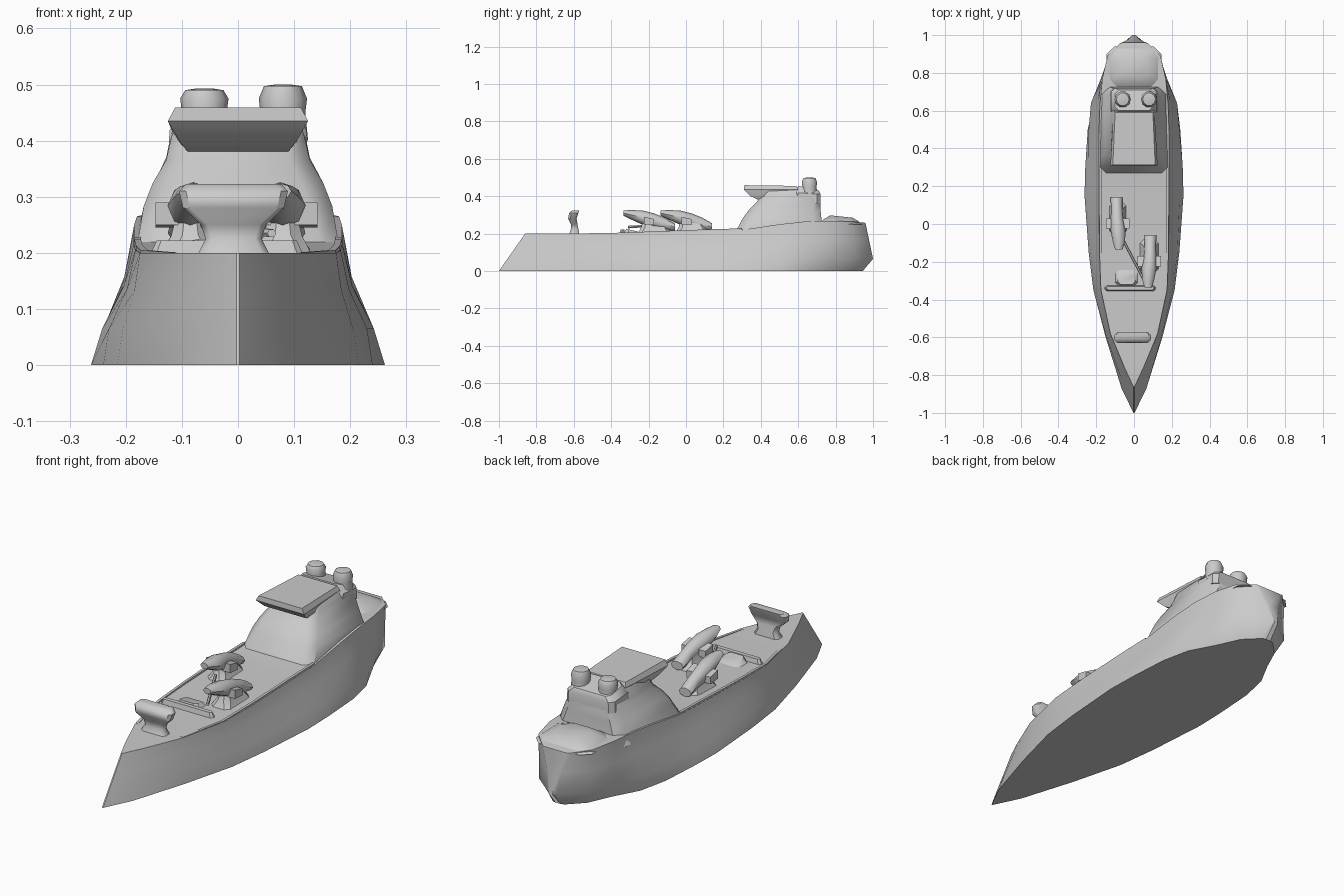
import bpy, bmesh, math


def finish(name, bm, angle=35):
    bmesh.ops.remove_doubles(bm, verts=bm.verts, dist=0.0005)
    bmesh.ops.recalc_face_normals(bm, faces=bm.faces)
    me = bpy.data.meshes.new(name)
    bm.to_mesh(me)
    bm.free()
    ob = bpy.data.objects.new(name, me)
    bpy.context.collection.objects.link(ob)
    bpy.ops.object.select_all(action='DESELECT')
    ob.select_set(True)
    bpy.context.view_layer.objects.active = ob
    bpy.ops.object.shade_smooth_by_angle(angle=math.radians(angle))
    return ob


def loft(name, rings, angle=35):
    """Skin closed rings of equal length and cap both ends."""
    bm = bmesh.new()
    loops = [[bm.verts.new(p) for p in ring] for ring in rings]
    n = len(loops[0])
    for a, b in zip(loops, loops[1:]):
        for i in range(n):
            j = (i + 1) % n
            bm.faces.new((a[i], a[j], b[j], b[i]))
    bm.faces.new(loops[0])
    bm.faces.new(loops[-1])
    return finish(name, bm, angle)


def plan(w, y0, y1, z0, z1, c, x=0):
    """Chamfered rectangle; height runs from z0 at the front to z1 at the back."""
    pts = [(-w + c, y0), (w - c, y0), (w, y0 + c), (w, y1 - c),
           (w - c, y1), (-w + c, y1), (-w, y1 - c), (-w, y0 + c)]
    return [(x + px, py, z0 + (z1 - z0) * (py - y0) / (y1 - y0)) for px, py in pts]


def tube(name, path, sides=8):
    """Round body along path points (x, y, z, rx, rz), sections facing y."""
    return loft(name, [[(x + rx * math.cos(2 * math.pi * i / sides), y,
                         z + rz * math.sin(2 * math.pi * i / sides))
                        for i in range(sides)] for x, y, z, rx, rz in path], 50)


# Hull: stations of (y bottom, y middle, y top, half widths low/mid/top, deck height)
stations = [(-1.0, -0.955, -0.86, .003, .003, .003, .20),
            (-.87, -.84, -.76, .066, .06, .05, .20),
            (-.60, -.60, -.58, .15, .145, .125, .20),
            (-.35, -.35, -.35, .215, .205, .175, .20),
            (-.15, -.15, -.15, .24, .23, .183, .205),
            (.15, .15, .15, .262, .242, .186, .215),
            (.30, .30, .30, .258, .242, .186, .22),
            (.50, .50, .50, .245, .24, .185, .25),
            (.64, .64, .64, .215, .228, .18, .265),
            (.76, .77, .77, .15, .175, .168, .268),
            (.87, .90, .89, .10, .13, .14, .265),
            (.94, .99, .955, .03, .02, .075, .258),
            (.945, 1.0, .96, .012, .01, .06, .255)]
rings = []
for yb, ym, yt, wb, wm, wt, zt in stations:
    zm = 0.065
    wu = (wm + wt) / 2 - .18 * abs(wm - wt)
    half = [(wb, yb, 0), (wm, ym, zm), (wu, (ym + yt) / 2, (zm + zt) / 2), (wt, yt, zt)]
    rings.append(half + [(-x, y, z) for x, y, z in reversed(half)])
loft("hull", rings)

# Low bulwarks along the midships deck edge
for s in (-1, 1):
    loft("bulwark", [[(s * (w - .012), y, z - .01), (s * w, y, z - .01),
                      (s * w, y, z + h), (s * (w - .012), y, z + h)]
                     for y, w, z, h in [(-.58, .122, .2, .001), (-.35, .174, .2, .005),
                                        (-.15, .182, .205, .008), (.15, .185, .215, .009),
                                        (.30, .185, .22, .008)]])

# Superstructure body with raked front, rising into the bridge
loft("superstructure", [plan(.182, .26, .73, .20, .22, .03),
                        plan(.168, .305, .725, .285, .27, .04),
                        plan(.152, .335, .72, .325, .32, .04),
                        plan(.128, .375, .72, .365, .37, .035),
                        plan(.120, .40, .715, .40, .41, .03),
                        plan(.108, .43, .70, .448, .425, .02)], 45)


# Bridge slab overhanging forward
def slab(w0, w1, y0, y1, z0, z1):
    return [(-w0, y0, z0), (w0, y0, z0), (w1, y1, z1), (-w1, y1, z1)]


loft("bridge_deck", [slab(.085, .095, .40, .60, .375, .38),
                     slab(.105, .11, .345, .60, .40, .40),
                     slab(.125, .108, .31, .60, .435, .435),
                     slab(.112, .10, .312, .59, .459, .455)])

# Rear deckhouse shoulders and the twin funnels
loft("funnel_base", [plan(.125, .57, .72, .36, .36, .02), plan(.122, .58, .72, .42, .41, .02),
                     plan(.10, .60, .71, .455, .43, .02)])
for x, top in ((-.06, .49), (.08, .497)):
    rings = [[(x + r * math.cos(a), .66 + r * math.sin(a), z)
              for a in [2 * math.pi * i / 10 for i in range(10)]]
             for r, z in ((.045, .40), (.040, .45), (.043, .475), (.034, top), (.015, top + .003))]
    loft("funnel", rings, 45)

# Raised cover on the aft deck
loft("aft_cover", [plan(.145, .71, .94, .25, .25, .04), plan(.125, .73, .92, .272, .268, .04),
                   plan(.07, .77, .89, .298, .285, .03)], 45)

# Flared shield on the foredeck
loft("bow_shield", [plan(w, y0, y1, z, z, .012, -.008)
                    for w, y0, y1, z in ((.065, -.625, -.57, .195), (.05, -.615, -.575, .225),
                                         (.058, -.615, -.58, .25), (.09, -.63, -.585, .28),
                                         (.097, -.625, -.575, .31), (.085, -.61, -.572, .323))], 45)

# Two deck guns: tilted bodies with drooping side arms and a pedestal
for x, y, k in ((.08, -.20, 1), (-.085, .0, -1)):
    tube("gun_body", [(x + dx * k, y + dy, dz, rx, rz) for dx, dy, dz, rx, rz in
                      ((-.005, -.135, .31, .02, .014), (-.005, -.09, .30, .033, .026),
                       (0, -.03, .285, .04, .038), (.005, .03, .268, .034, .040),
                       (.006, .085, .252, .030, .034), (.008, .14, .235, .032, .02))])
    loft("gun_arms", [[(x + dx, y - .025, .29 + dz), (x + dx, y + .03, .278 + dz),
                       (x + dx, y + .03, .245 + dz), (x + dx, y - .025, .25 + dz)]
                      for dx, dz in ((-.062, .0), (0, 0), (.062, .0))])
    loft("gun_mount", [plan(.05, y - .06, y + .12, .20, .205, .02, x),
                       plan(.034, y - .04, y + .11, .232, .225, .02, x),
                       plan(.025, y - .03, y + .09, .27, .25, .015, x)])

# Low rail across the deck, a plate behind it and the diagonal boom
loft("deck_rail", [plan(.135, -.355, -.325, .20, .20, .01, -.02),
                   plan(.125, -.35, -.33, .222, .222, .008, -.02)])
loft("deck_plate", [plan(.06, -.33, -.24, .20, .20, .02, -.04),
                    plan(.045, -.32, -.26, .225, .212, .015, -.04)])
tube("boom", [(-.06, -.08, .25, .008, .008), (.06, -.31, .235, .008, .008)], 6)
